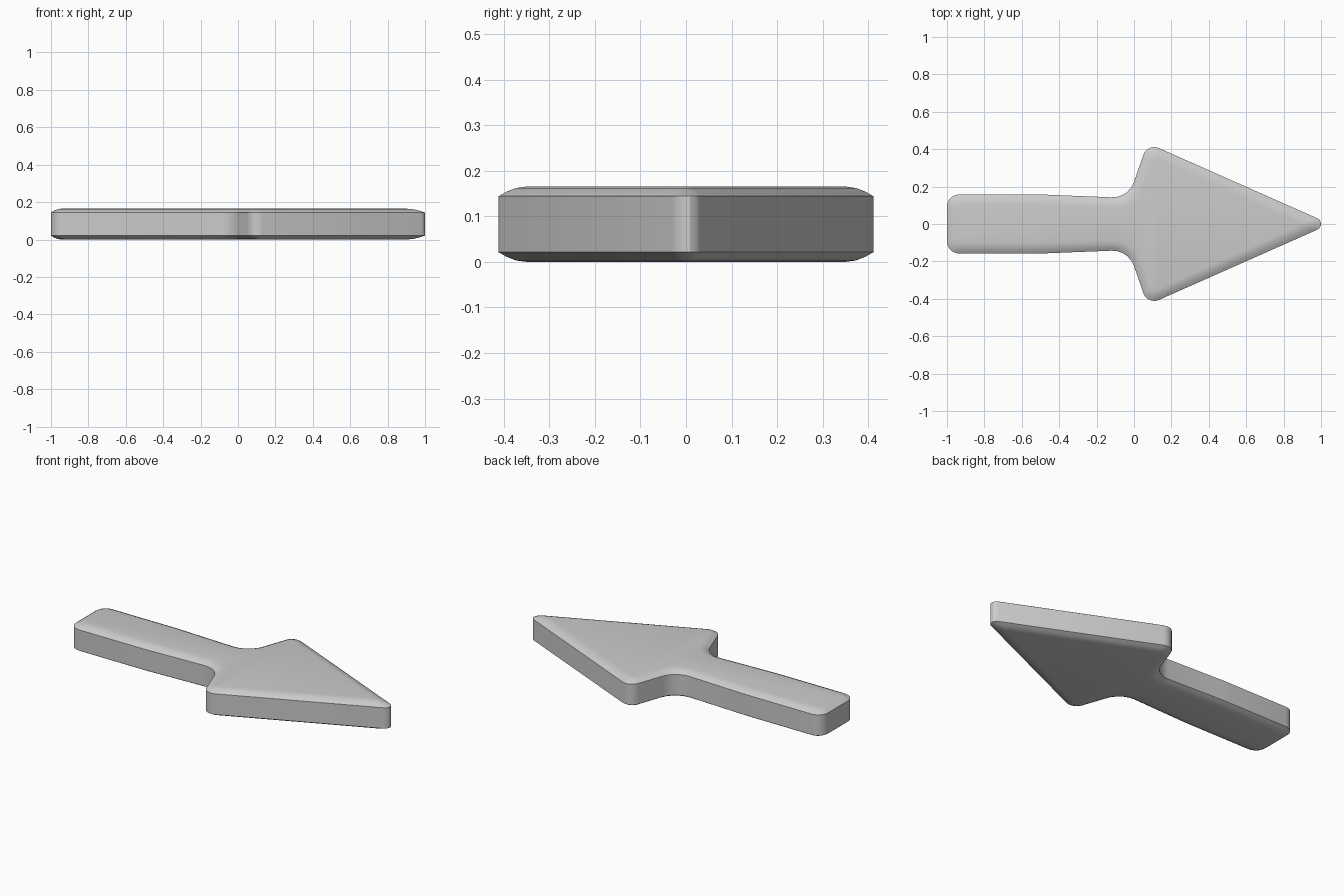
import bpy, bmesh
from mathutils import Vector

if "Cube" in bpy.data.objects:
    bpy.data.objects.remove(bpy.data.objects["Cube"])

# Sharp half outline (y > 0, tail to tip): x, y, rounding length, growth of rounding per unit of inset
HALF = [
    (-1.0, 0.158, 0.065, -0.6),    # tail corner
    (-0.5, 0.158, 0.03, 0.0),      # slight shaft taper
    (-0.03, 0.139, 0.09, 0.7),     # concave neck
    (0.072, 0.433, 0.066, -0.8),   # barb
]
TIP = (1.049, 0.0, 0.075, -1.0)
OUTLINE = HALF + [TIP] + [(x, -y, r, g) for x, y, r, g in reversed(HALF)]
SEGMENTS = 5


def inset_corner(i, d):
    """Move a corner inwards by d along both neighbouring edges."""
    n = len(OUTLINE)
    a, b, c = (Vector(OUTLINE[(i + k) % n][:2]) for k in (-1, 0, 1))
    u, v = (b - a).normalized(), (c - b).normalized()
    n1, n2 = Vector((u.y, -u.x)), Vector((v.y, -v.x))
    return b + (n1 + n2) * d / (1 + n1.dot(n2))


def ring(bm, d, z):
    """One rounded copy of the outline, inset by d at height z."""
    n = len(OUTLINE)
    pts = [inset_corner(i, d) for i in range(n)]
    verts = []
    for i, b in enumerate(pts):
        length = max(0.01, OUTLINE[i][2] + OUTLINE[i][3] * d)
        u = (pts[i - 1] - b).normalized()
        v = (pts[(i + 1) % n] - b).normalized()
        p, q = b + u * length, b + v * length
        # rational quadratic curve gives a true circular arc
        w = max(0.05, ((1 - u.dot(v)) / 2) ** 0.5)
        for k in range(SEGMENTS + 1):
            t = k / SEGMENTS
            f = ((1 - t) ** 2, 2 * w * t * (1 - t), t * t)
            co = (p * f[0] + b * f[1] + q * f[2]) / sum(f)
            verts.append(bm.verts.new((co.x, co.y, z)))
    return verts


# Arrow slab with softly rounded upper and lower rims
H = 0.165
EDGE = [(0.055, 0.0), (0.035, 0.003), (0.016, 0.011), (0.0, 0.021)]
PROFILE = EDGE + [(d, H - z) for d, z in reversed(EDGE)]
bm = bmesh.new()
rings = [ring(bm, d, z) for d, z in PROFILE]
for lo, hi in zip(rings, rings[1:]):
    for j in range(len(lo)):
        k = (j + 1) % len(lo)
        bm.faces.new((lo[j], lo[k], hi[k], hi[j]))
bm.faces.new(rings[0])
bm.faces.new(rings[-1])
bmesh.ops.recalc_face_normals(bm, faces=bm.faces)

mesh = bpy.data.meshes.new("arrow")
bm.to_mesh(mesh)
bm.free()
arrow = bpy.data.objects.new("arrow", mesh)
bpy.context.collection.objects.link(arrow)
bpy.context.view_layer.objects.active = arrow
arrow.select_set(True)
bpy.ops.object.shade_smooth_by_angle(angle=0.5)
